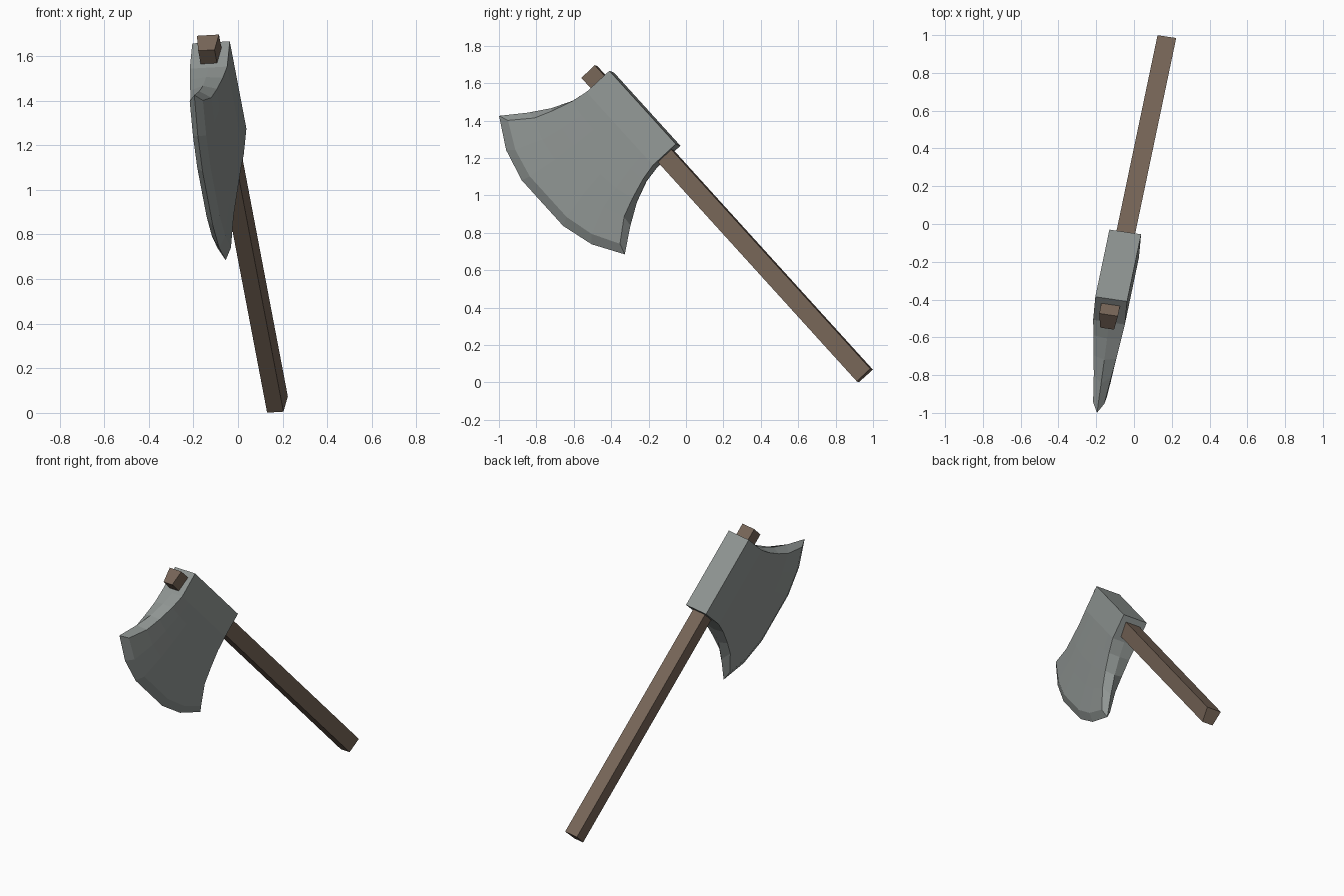
import bpy, bmesh
from mathutils import Vector

if "Cube" in bpy.data.objects:
    bpy.data.objects.remove(bpy.data.objects["Cube"])

# Local axe frame: U along the handle, W towards the cutting edge, T through the thickness
O = Vector((0.174, 0.992, 0.071))
U = Vector((-0.1396, -0.6656, 0.7334)).normalized()
T = Vector((0.988, -0.1454, 0.056))
T = (T - U * T.dot(U)).normalized()
W = T.cross(U)


def place(a, c, d):
    return O + U * a + W * c + T * d


def material(name, col):
    m = bpy.data.materials.new(name)
    m.diffuse_color = (*col, 1)
    m.use_nodes = True
    m.node_tree.nodes["Principled BSDF"].inputs["Base Color"].default_value = m.diffuse_color
    return m


def loft(name, rings, mat):
    """Skin a list of equal-length closed rings and cap both ends."""
    bm = bmesh.new()
    rows = [[bm.verts.new(place(*p)) for p in r] for r in rings]
    n = len(rows[0])
    for r, q in zip(rows, rows[1:]):
        for i in range(n):
            j = (i + 1) % n
            bm.faces.new((r[i], r[j], q[j], q[i]))
    bm.faces.new(rows[0])
    bm.faces.new(rows[-1])
    bmesh.ops.remove_doubles(bm, verts=bm.verts[:], dist=1e-4)
    # drop the collapsed cap along the sharp edge
    bad = [f for f in bm.faces if f.calc_area() < 1e-7]
    bmesh.ops.delete(bm, geom=bad, context='FACES_ONLY')
    bmesh.ops.recalc_face_normals(bm, faces=bm.faces[:])
    me = bpy.data.meshes.new(name)
    bm.to_mesh(me)
    bm.free()
    me.materials.append(mat)
    ob = bpy.data.objects.new(name, me)
    bpy.context.collection.objects.link(ob)
    return ob


wood = material("brown wood", (0.19, 0.135, 0.10))
steel = material("grey steel", (0.28, 0.305, 0.295))

# Handle: long bar, narrower on the blade side
section = [(0, -0.05), (0, 0.05), (0.1, 0.037), (0.1, -0.037)]
loft("handle", [[(a, c, d) for c, d in section] for a in (0, 2.213)], wood)

# Axe head: rows from the flat back to the sharp curved edge
MID = 1.865
COLS = [(-1, 0), (-0.68, 0.67), (-0.33, 1), (0.33, 1), (0.68, 0.67), (1, 0)]
# depth, half height, half thickness, bulge, ridge depth, ridge half height
ROWS = [
    (-0.04, 0.267, 0.085, 0, -0.04, 0.267),
    (0.127, 0.267, 0.085, 0, 0.127, 0.267),
    (0.22, 0.285, 0.074, 0.015, 0.22, 0.295),
    (0.33, 0.320, 0.061, 0.04, 0.33, 0.343),
    (0.43, 0.360, 0.047, 0.07, 0.44, 0.412),
    (0.545, 0.450, 0.030, 0.115, 0.566, 0.505),
    (0.566, 0.505, 0.0, 0.142, 0.566, 0.505),
]
rings = []
for c, half, thick, bulge, rc, rh in ROWS:
    side = [(MID + s * half, c + b * bulge) for s, b in COLS]
    ring = [(a, cc, thick) for a, cc in side] + [(MID + rh, rc, 0)]
    ring += [(a, cc, -thick) for a, cc in reversed(side)] + [(MID - rh, rc, 0)]
    rings.append(ring)

# last ring folds flat, so its two sides share the cutting edge
bm_head = rings
loft_head = None


def build_head():
    bm = bmesh.new()
    rows = [[bm.verts.new(place(*p)) for p in r] for r in rings]
    n = len(rows[0])
    for r, q in zip(rows, rows[1:]):
        for i in range(n):
            j = (i + 1) % n
            bm.faces.new((r[i], r[j], q[j], q[i]))
    bm.faces.new(rows[0])
    bmesh.ops.remove_doubles(bm, verts=bm.verts[:], dist=1e-4)
    bmesh.ops.recalc_face_normals(bm, faces=bm.faces[:])
    me = bpy.data.meshes.new("axe_head")
    bm.to_mesh(me)
    bm.free()
    me.materials.append(steel)
    bpy.context.collection.objects.link(bpy.data.objects.new("axe_head", me))


build_head()
